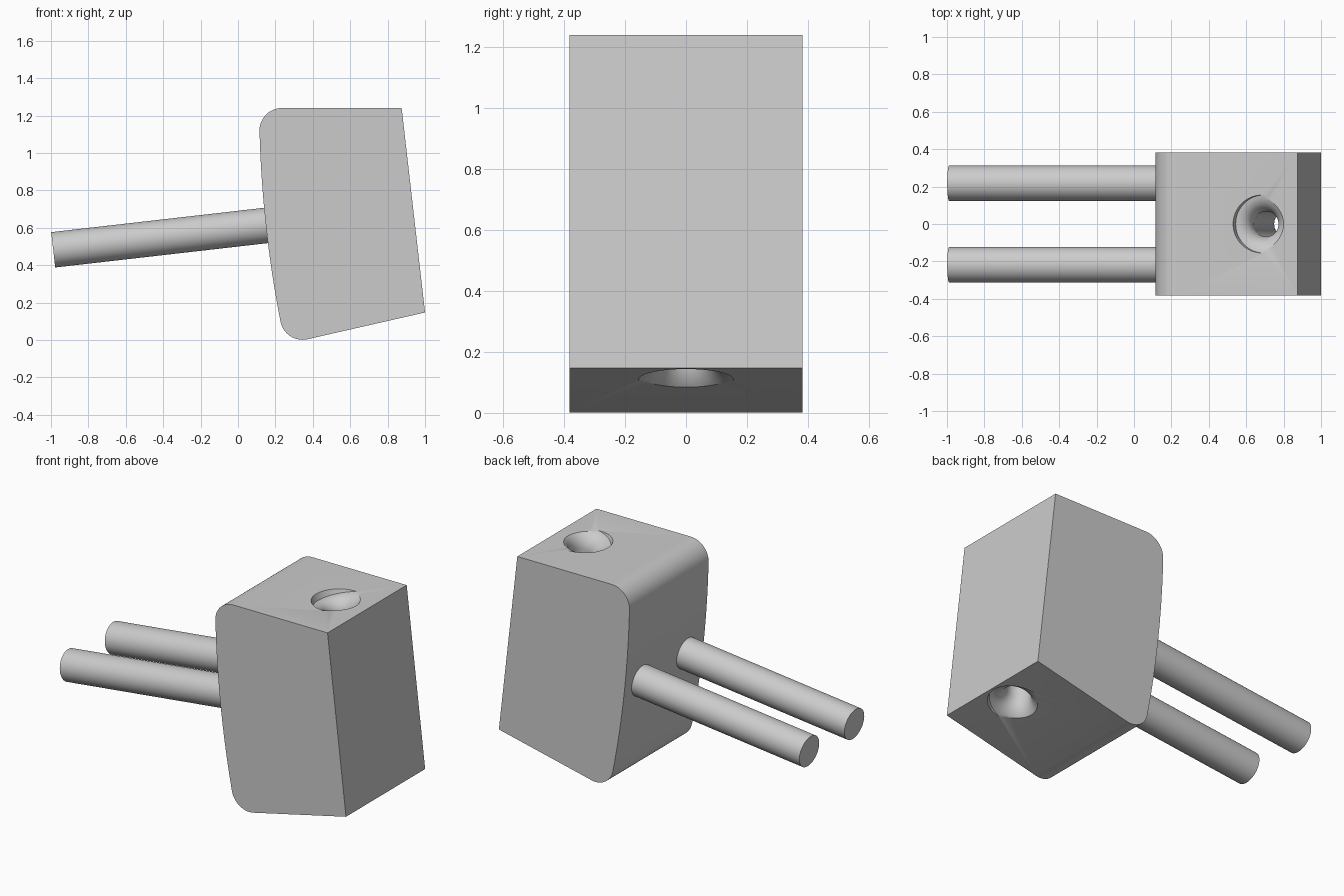
import bpy, bmesh
from math import sin, cos, pi, radians, atan2, tan
from mathutils import Vector, Matrix

cube = bpy.data.objects.get("Cube")
if cube:
    bpy.data.objects.remove(cube)

grey = bpy.data.materials.new("plain grey")
grey.use_nodes = True
colour = (0.6, 0.6, 0.6, 1)
grey.diffuse_color = colour
grey.node_tree.nodes["Principled BSDF"].inputs["Base Color"].default_value = colour

HALF_WIDTH = 0.383
TILT = atan2(0.125, 1.093)      # lean of the back face, bore and pegs
BASE_SLOPE = radians(12.7)


def add_object(name, bm):
    bmesh.ops.recalc_face_normals(bm, faces=bm.faces)
    mesh = bpy.data.meshes.new(name)
    bm.to_mesh(mesh)
    bm.free()
    mesh.materials.append(grey)
    obj = bpy.data.objects.new(name, mesh)
    bpy.context.collection.objects.link(obj)
    return obj


def loft(bm, rings):
    """Closed skin through equal-length rings of points, capped at both ends."""
    loops = [[bm.verts.new(p) for p in ring] for ring in rings]
    for a, b in zip(loops, loops[1:]):
        for i in range(len(a)):
            j = (i + 1) % len(a)
            bm.faces.new((a[i], a[j], b[j], b[i]))
    bm.faces.new(loops[0])
    bm.faces.new(loops[-1])


def arc(cx, cz, r, start, end, steps=14):
    angles = [radians(start + (end - start) * i / steps) for i in range(steps + 1)]
    return [(cx + r * cos(a), cz + r * sin(a)) for a in angles]


def smooth(obj):
    bpy.ops.object.select_all(action="DESELECT")
    obj.select_set(True)
    bpy.context.view_layer.objects.active = obj
    bpy.ops.object.shade_smooth_by_angle(angle=radians(30))


# Block: side profile with a bowed front and two rounded corners
profile = [(1.0, 0.147), (0.875, 1.24)]
profile += arc(0.235, 1.12, 0.12, 90, 178)
start, control, end = (Vector(p) for p in ((0.115, 1.116), (0.129, 0.6), (0.227, 0.099)))
for i in range(1, 20):
    t = i / 20
    p = start * (1 - t) ** 2 + control * 2 * t * (1 - t) + end * t ** 2
    profile.append((p.x, p.y))
profile += arc(0.345, 0.121, 0.12, 191, 282.7)
bm = bmesh.new()
loft(bm, [[(x, y, z) for x, z in profile] for y in (-HALF_WIDTH, HALF_WIDTH)])
block = add_object("block", bm)

# Bore cutter: tilted tube whose mouths flare tangentially into the end faces
top = Vector((0.695, 0, 1.24))
base = Vector((0.825, 0, 0.147 - 0.175 * tan(BASE_SLOPE)))
length = (top - base).length
frame = Matrix.Translation(base) @ Matrix.Rotation(-TILT, 4, "Y")
THROAT, FLARE = 0.068, 0.1


def bore_ring(radius, height, slope):
    ring = []
    for i in range(48):
        a = 2 * pi * i / 48
        u = radius * cos(a)
        ring.append(frame @ Vector((u, radius * sin(a), height + slope * u)))
    return ring


flare = [(THROAT + FLARE * (1 - cos(t)), FLARE * (1 - sin(t)))
         for t in (pi / 2 * i / 12 for i in range(12, -1, -1))]
flare[0] = (flare[0][0], -0.05)     # overshoot so the cut clears the face
base_slope, top_slope = tan(BASE_SLOPE + TILT), tan(TILT)
rings = [bore_ring(r, d, base_slope) for r, d in flare]
rings += [bore_ring(r, length - d, top_slope) for r, d in reversed(flare)]
bm = bmesh.new()
loft(bm, rings)
cutter = add_object("bore_cutter", bm)
cutter.hide_render = True

cut = block.modifiers.new("bore", "BOOLEAN")
cut.operation = "DIFFERENCE"
cut.solver = "EXACT"
cut.object = cutter
bpy.context.view_layer.objects.active = block
bpy.ops.object.modifier_apply(modifier="bore")
bpy.data.objects.remove(cutter)
smooth(block)

# Two round pegs set into the bowed front
outer = Vector((-0.988, 0, 0.482))
direction = Vector((cos(TILT), 0, sin(TILT)))
for name, y in (("left_peg", 0.218), ("right_peg", -0.218)):
    bm = bmesh.new()
    bmesh.ops.create_cone(bm, cap_ends=True, segments=48, radius1=0.095, radius2=0.095, depth=1.2)
    centre = outer + direction * 0.6 + Vector((0, y, 0))
    bm.transform(Matrix.Translation(centre) @ direction.to_track_quat("Z", "Y").to_matrix().to_4x4())
    smooth(add_object(name, bm))
